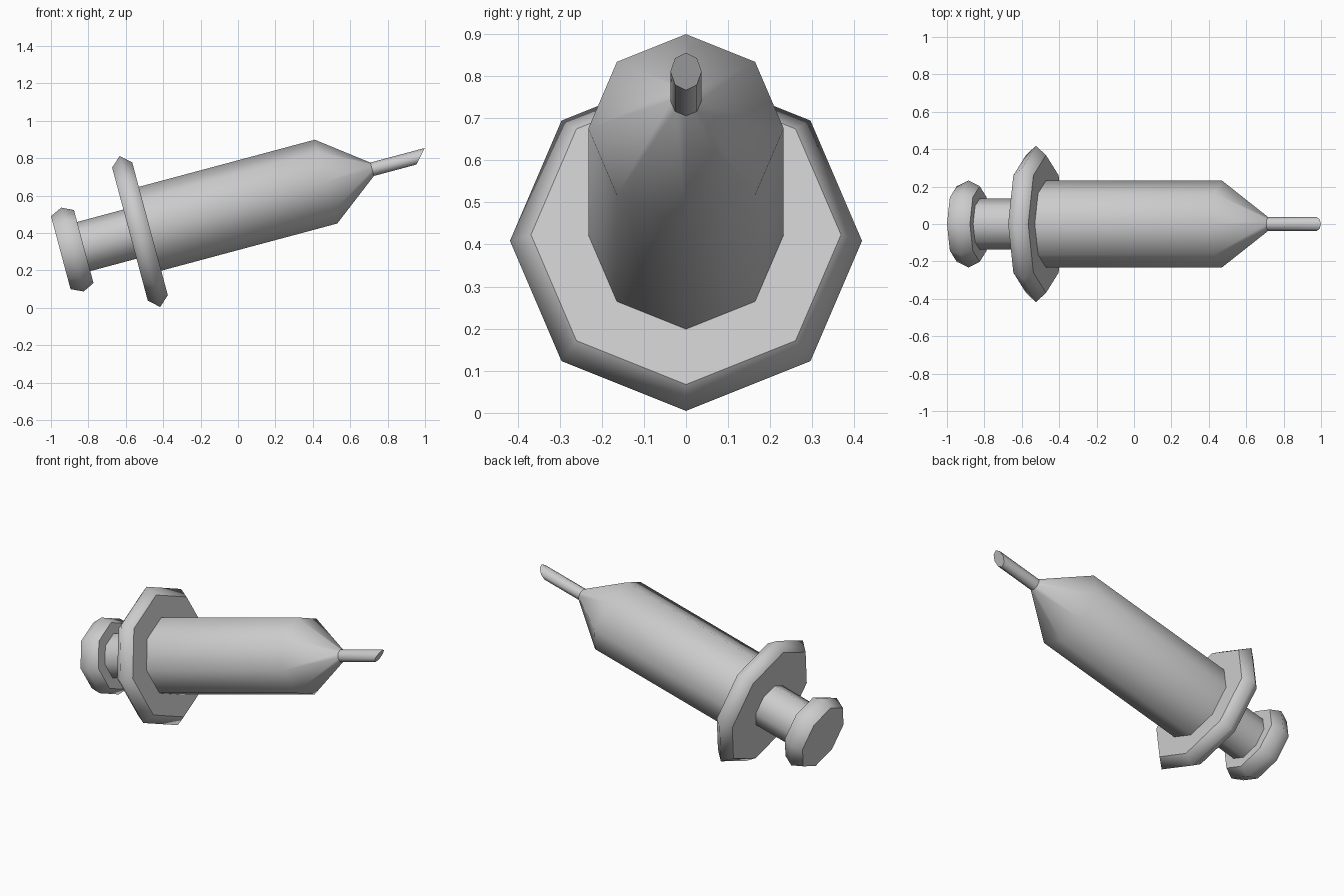
import bpy
import bmesh
from math import sin, cos, radians, tau

cube = bpy.data.objects.get("Cube")
if cube:
    bpy.data.objects.remove(cube, do_unlink=True)

SIDES = 8
TILT = radians(15)
AXIS_HEIGHT = 0.549

grey = bpy.data.materials.new("light grey")
grey.use_nodes = True
colour = (0.6, 0.6, 0.6, 1)
grey.diffuse_color = colour
grey.node_tree.nodes["Principled BSDF"].inputs["Base Color"].default_value = colour


def turned_part(name, profile, end_slant=0):
    """Eight-sided solid along local x from (position, radius) pairs."""
    bm = bmesh.new()
    rings = []
    for pos, radius in profile:
        angles = [tau * k / SIDES for k in range(SIDES)]
        rings.append([bm.verts.new((pos, radius * sin(a), radius * cos(a))) for a in angles])
    for a, b in zip(rings, rings[1:]):
        for k in range(SIDES):
            n = (k + 1) % SIDES
            bm.faces.new((a[k], a[n], b[n], b[k])).smooth = True
    # Flat end caps with crisp rims
    for ring in (rings[0], rings[-1]):
        cap = bm.faces.new(ring)
        for edge in cap.edges:
            edge.smooth = False
    # Bevelled tip
    for v in rings[-1]:
        v.co.x += end_slant * v.co.z
    bmesh.ops.recalc_face_normals(bm, faces=bm.faces)
    mesh = bpy.data.meshes.new(name)
    bm.to_mesh(mesh)
    bm.free()
    mesh.materials.append(grey)
    obj = bpy.data.objects.new(name, mesh)
    obj.location.z = AXIS_HEIGHT
    obj.rotation_euler.y = -TILT
    bpy.context.collection.objects.link(obj)
    return obj


# Plunger
turned_part("plunger_knob", [(-0.981, 0.202), (-0.916, 0.232), (-0.854, 0.202)])
turned_part("plunger_rod", [(-0.9, 0.136), (-0.55, 0.136)])

# Finger flange and barrel with tapered nose
turned_part("finger_flange", [(-0.598, 0.368), (-0.543, 0.418), (-0.487, 0.368)])
turned_part("barrel", [(-0.53, 0.232), (0.487, 0.232), (0.745, 0.035)])

# Needle with slanted tip
turned_part("needle", [(0.735, 0.037), (1.011, 0.037)], end_slant=0.9)
